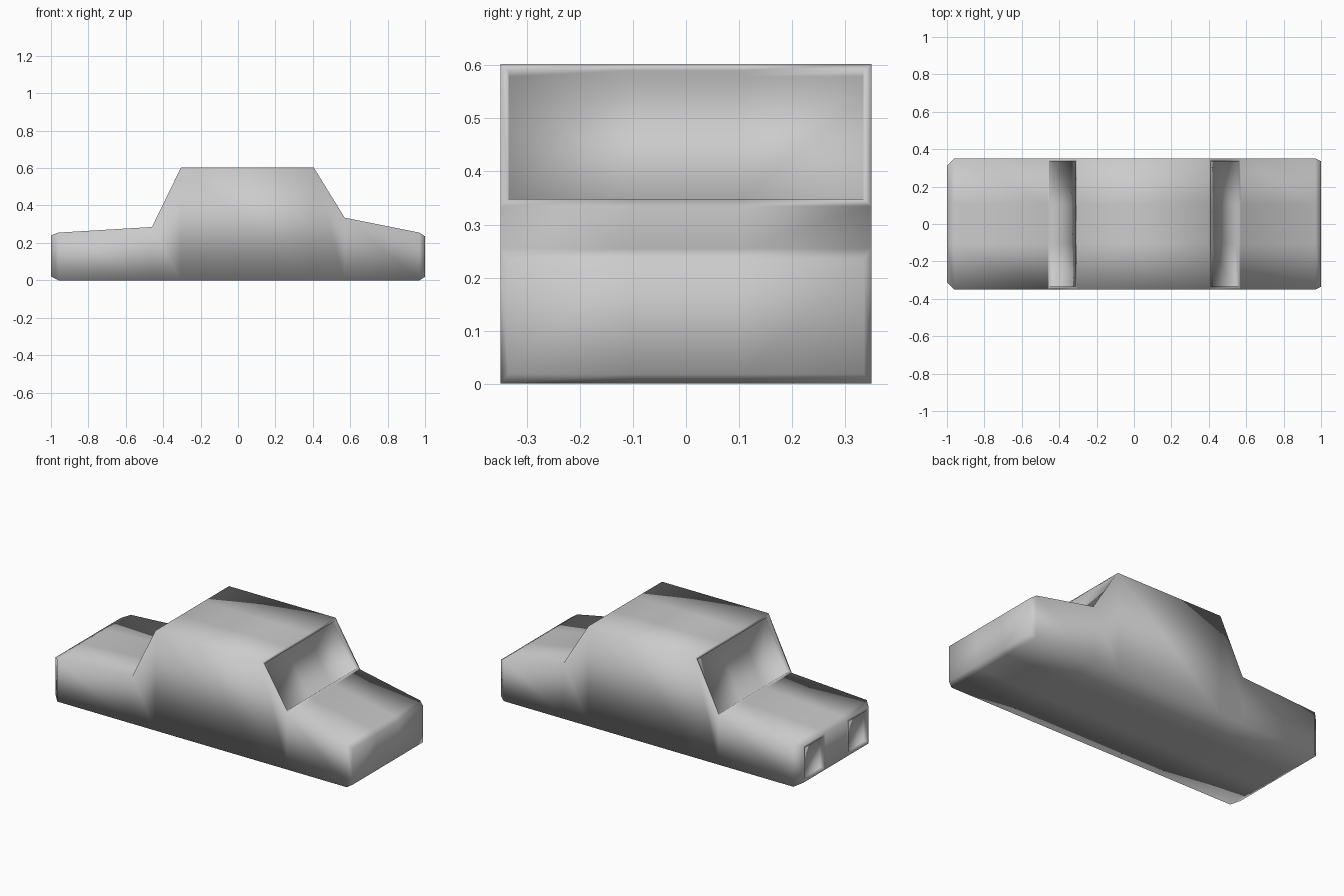
import bpy, bmesh

if "Cube" in bpy.data.objects:
    bpy.data.objects.remove(bpy.data.objects["Cube"])

# Body cross-sections along x: (x, half width, bottom z, top z)
SECTIONS = [(-1.0, .31, .02, .24), (-.96, .35, 0, .255), (-.46, .35, 0, .285),
            (-.305, .35, 0, .603), (.405, .35, 0, .603), (.57, .35, 0, .335),
            (.97, .35, 0, .255), (1.0, .335, .018, .235)]

bm = bmesh.new()
rings = [[bm.verts.new(p) for p in ((x, -w, a), (x, w, a), (x, w, b), (x, -w, b))]
         for x, w, a, b in SECTIONS]
for r, s in zip(rings, rings[1:]):
    for i in range(4):
        j = (i + 1) % 4
        bm.faces.new((r[i], r[j], s[j], s[i]))
bm.faces.new(rings[0])
bm.faces.new(rings[-1])

# Lengthwise loops that divide the end into lamp and middle columns
for y in (-.105, .105):
    bmesh.ops.bisect_plane(bm, geom=bm.verts[:] + bm.edges[:] + bm.faces[:],
                           plane_co=(0, y, 0), plane_no=(0, 1, 0))
bmesh.ops.recalc_face_normals(bm, faces=bm.faces[:])


def recess(test, depth):
    """Frame the chosen faces with a narrow border, then sink them inward."""
    faces = [f for f in bm.faces if test(f.calc_center_median())]
    bmesh.ops.inset_region(bm, faces=faces, thickness=.015, use_even_offset=True)
    bmesh.ops.inset_region(bm, faces=faces, thickness=.001, depth=-depth,
                           use_even_offset=True)


# Both sloped windscreens, one at a time
recess(lambda c: .42 < c.x < .55 and c.z > .4 and abs(c.y) < .34, .02)
recess(lambda c: -.45 < c.x < -.32 and c.z > .4 and abs(c.y) < .34, .02)
# Two lamp sockets on the left end
recess(lambda c: c.x < -.995 and abs(c.y) > .1, .02)

for f in bm.faces:
    f.smooth = True
mesh = bpy.data.meshes.new("car_body")
bm.to_mesh(mesh)
bm.free()
body = bpy.data.objects.new("car_body", mesh)
bpy.context.collection.objects.link(body)
